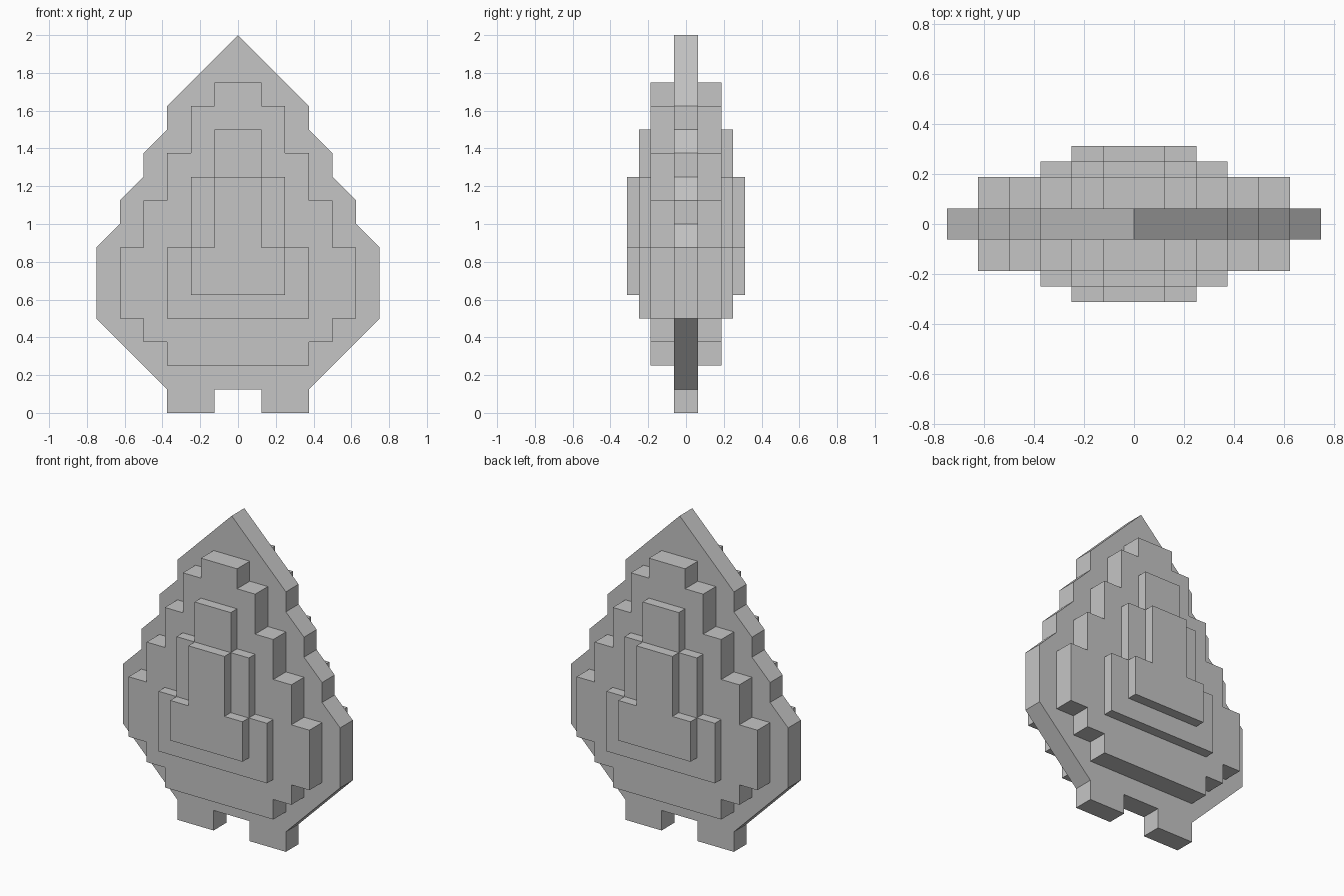
import bpy
import bmesh

cube = bpy.data.objects.get("Cube")
if cube:
    bpy.data.objects.remove(cube, do_unlink=True)

U = 0.125  # grid unit shared by every stepped outline

grey = bpy.data.materials.new("plain grey")
grey.use_nodes = True
colour = (0.56, 0.56, 0.56, 1)
grey.diffuse_color = colour
grey.node_tree.nodes["Principled BSDF"].inputs["Base Color"].default_value = colour


def slab(name, half, depth):
    """Mirror a half outline (in grid units) and extrude it about y = 0."""
    outline = half + [(-x, z) for x, z in reversed(half) if x > 0]
    bm = bmesh.new()
    front = bm.faces.new([bm.verts.new((x * U, -depth, z * U)) for x, z in outline])
    grown = bmesh.ops.extrude_face_region(bm, geom=[front], use_keep_orig=True)
    moved = [g for g in grown["geom"] if isinstance(g, bmesh.types.BMVert)]
    bmesh.ops.translate(bm, verts=moved, vec=(0, 2 * depth, 0))
    bmesh.ops.recalc_face_normals(bm, faces=bm.faces)
    mesh = bpy.data.meshes.new(name)
    bm.to_mesh(mesh)
    bm.free()
    mesh.materials.append(grey)
    obj = bpy.data.objects.new(name, mesh)
    bpy.context.collection.objects.link(obj)


def steps(bottom, tiers):
    """Half outline of stacked boxes, each given as (half width, top)."""
    points = []
    for width, top in tiers:
        points += [(width, bottom), (width, top)]
        bottom = top
    return points


# Thin pointed core with two feet and notched sloping sides
slab("core_plate", [(1, 1), (1, 0), (3, 0), (3, 1), (6, 4), (6, 7), (5, 8), (5, 9),
                    (4, 10), (4, 11), (3, 12), (3, 13), (0, 16)], U / 2)

# Stepped layers, each narrower and standing further out on both faces
slab("outer_layer", steps(2, [(3, 3), (4, 4), (5, 7), (4, 9), (3, 11), (2, 13), (1, 14)]),
     1.5 * U)
slab("middle_layer", steps(4, [(3, 7), (2, 10), (1, 12)]), 2 * U)
slab("inner_layer", steps(5, [(2, 7), (1, 10)]), 2.5 * U)
